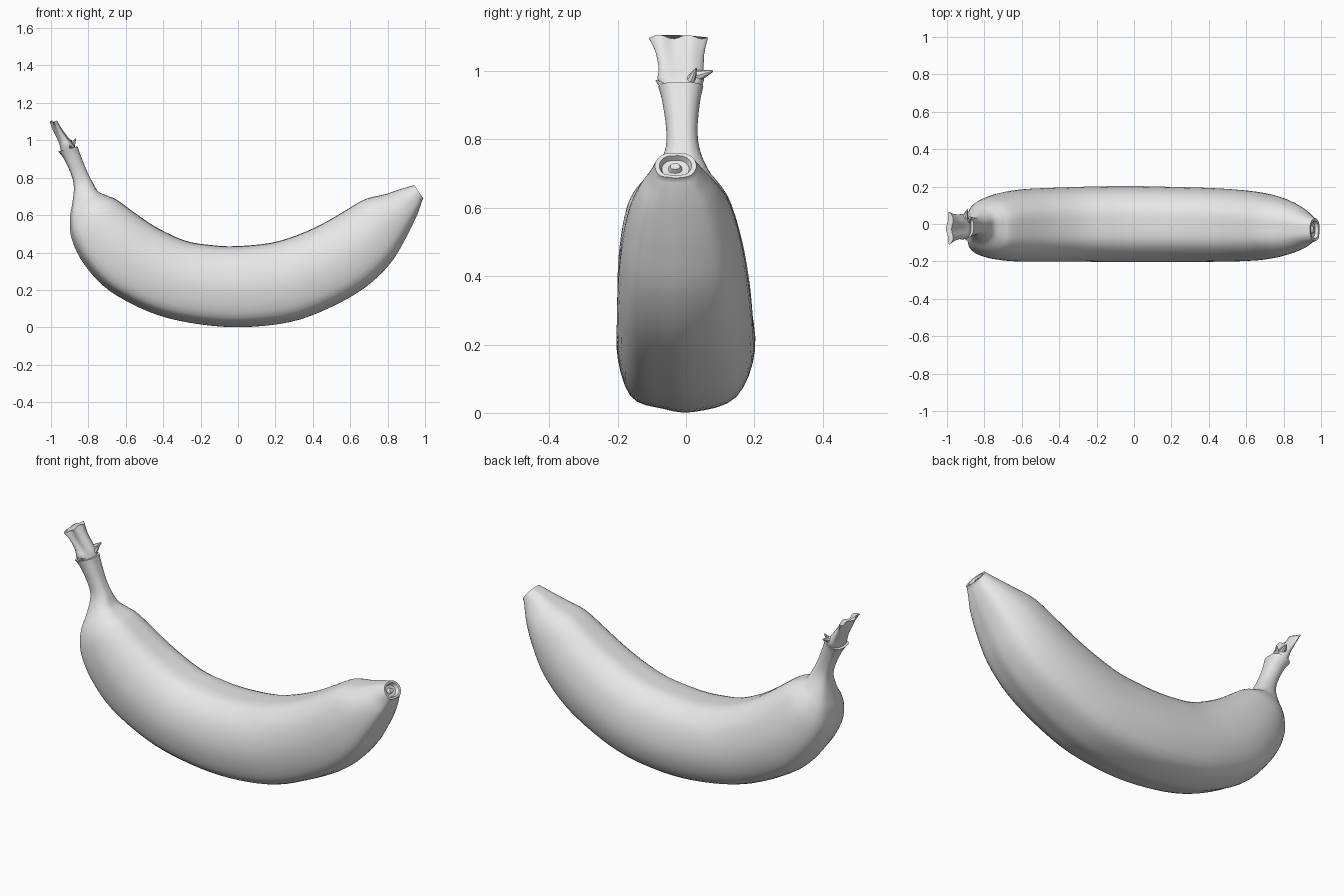
import bpy
import bmesh
import math
from mathutils import Vector

cube = bpy.data.objects.get("Cube")
if cube:
    bpy.data.objects.remove(cube, do_unlink=True)

peel = bpy.data.materials.new("plain grey")
GREY = (0.8, 0.8, 0.8, 1.0)
peel.diffuse_color = GREY
peel.use_nodes = True
peel.node_tree.nodes["Principled BSDF"].inputs["Base Color"].default_value = GREY


def catmull(a, b, c, d, t):
    """Point at t on the smooth curve from b to c."""
    return [0.5 * (2 * q + (r - p) * t + (2 * p - 5 * q + 4 * r - s) * t * t
                   + (3 * q - p - 3 * r + s) * t ** 3)
            for p, q, r, s in zip(a, b, c, d)]


def smooth_path(points, steps, closed=False):
    n = len(points)
    out = []
    for i in range(n if closed else n - 1):
        if closed:
            ctrl = [points[(i + k) % n] for k in (-1, 0, 1, 2)]
        else:
            ctrl = [points[min(max(i + k, 0), n - 1)] for k in (-1, 0, 1, 2)]
        out += [catmull(*ctrl, s / steps) for s in range(steps)]
    if not closed:
        out.append(list(points[-1]))
    return out


def loft(name, rings, angle=32):
    """Skin a list of equal rings and close both ends."""
    bm = bmesh.new()
    rows = [[bm.verts.new(p) for p in ring] for ring in rings]
    n = len(rows[0])
    for a, b in zip(rows, rows[1:]):
        for i in range(n):
            j = (i + 1) % n
            bm.faces.new((a[i], a[j], b[j], b[i]))
    for row in (rows[0], rows[-1]):
        bm.faces.new(row)
    bmesh.ops.recalc_face_normals(bm, faces=bm.faces)
    mesh = bpy.data.meshes.new(name)
    bm.to_mesh(mesh)
    bm.free()
    mesh.materials.append(peel)
    obj = bpy.data.objects.new(name, mesh)
    bpy.context.collection.objects.link(obj)
    bpy.ops.object.select_all(action='DESELECT')
    obj.select_set(True)
    bpy.context.view_layer.objects.active = obj
    bpy.ops.object.shade_smooth_by_angle(angle=math.radians(angle))
    return obj


# Soft-cornered cross-section: u across the width, v from outer to inner curve
section = smooth_path([(0.12, 0), (0.72, 0.10), (0.99, 0.42), (0.87, 0.77),
                       (0.48, 0.97), (0, 1), (-0.52, 0.96), (-0.88, 0.76),
                       (-1, 0.45), (-0.80, 0.11), (-0.32, 0.02)], 4, closed=True)


def ring_at(station):
    ox, oz, ix, iz, half, mid = station
    return [Vector((ox + (ix - ox) * v, mid + u * half, oz + (iz - oz) * v))
            for u, v in section]


# Stations: outer x, z, inner x, z, half width, sideways centre
stem = [
    (-0.960, 0.940, -0.858, 0.968, 0.066, -0.015),
    (-0.930, 0.900, -0.845, 0.930, 0.056, -0.014),
    (-0.892, 0.818, -0.812, 0.845, 0.046, -0.012),
    (-0.877, 0.750, -0.780, 0.780, 0.052, -0.010)]
body = [
    (-0.885, 0.665, -0.748, 0.727, 0.085, -0.012),
    (-0.898, 0.580, -0.700, 0.704, 0.128, -0.018),
    (-0.887, 0.470, -0.646, 0.680, 0.160, -0.018),
    (-0.820, 0.337, -0.528, 0.594, 0.184, -0.012),
    (-0.690, 0.200, -0.420, 0.525, 0.195, -0.006),
    (-0.475, 0.085, -0.280, 0.462, 0.199, -0.002),
    (-0.260, 0.027, -0.150, 0.440, 0.202, 0),
    (0.000, 0.003, -0.020, 0.433, 0.204, 0),
    (0.276, 0.030, 0.170, 0.450, 0.201, -0.002),
    (0.490, 0.107, 0.310, 0.490, 0.198, -0.004),
    (0.678, 0.214, 0.440, 0.547, 0.191, -0.008),
    (0.812, 0.342, 0.560, 0.615, 0.178, -0.012),
    (0.892, 0.470, 0.678, 0.684, 0.153, -0.016),
    (0.946, 0.578, 0.785, 0.711, 0.118, -0.022),
    (0.972, 0.640, 0.866, 0.738, 0.084, -0.026),
    (0.985, 0.680, 0.932, 0.757, 0.064, -0.030)]
rings = [ring_at(s) for s in smooth_path(stem + body, 4)]

# Blossom end: raised lip, shallow hollow and a small nub
rim = rings[-1]
centre = sum(rim, Vector()) / len(rim)
outward = Vector((0.83, 0, 0.56))
for scale, push in ((0.95, 0.010), (0.74, 0.009), (0.62, -0.008),
                    (0.32, -0.010), (0.22, 0.004)):
    rings.append([centre + (p - centre) * scale + outward * push for p in rim])
loft("banana_body", rings)

# Flattened, torn tab at the top of the stem
tab = [
    (-0.945, 0.930, -0.865, 0.955, 0.056, -0.015),
    (-0.950, 0.968, -0.882, 0.982, 0.068, -0.015),
    (-0.960, 1.000, -0.905, 1.008, 0.066, -0.014),
    (-0.985, 1.055, -0.942, 1.055, 0.072, -0.018),
    (-1.000, 1.100, -0.970, 1.100, 0.087, -0.022)]
tab_rings = [ring_at(s) for s in smooth_path(tab, 3)]
for k, ring in enumerate(tab_rings):
    fray = k / (len(tab_rings) - 1)
    for p in ring:
        p.z += 0.006 * fray * math.sin(p.y * 75 + 1.2)
        p.x += 0.005 * fray * math.sin(p.y * 60)
loft("stem_tab", tab_rings)


# Torn fibres around the collar of the stem
def fibre(name, start, end, radius):
    start, end = Vector(start), Vector(end)
    axis = (end - start).normalized()
    side = axis.orthogonal().normalized()
    up = axis.cross(side)
    loft(name, [[start.lerp(end, t) + (side * math.cos(a) + up * math.sin(a)) * r
                 for a in (i * math.tau / 8 for i in range(8))]
                for t, r in ((0, radius), (0.5, radius * 0.65), (1, radius * 0.15))])


fibre("collar_fibre_back", (-0.905, 0.030, 0.985), (-0.89, 0.078, 1.000), 0.018)
fibre("collar_fibre_inner", (-0.890, 0.010, 0.965), (-0.868, 0.030, 1.008), 0.016)
fibre("collar_fibre_front", (-0.885, -0.050, 0.945), (-0.900, -0.088, 0.972), 0.015)
